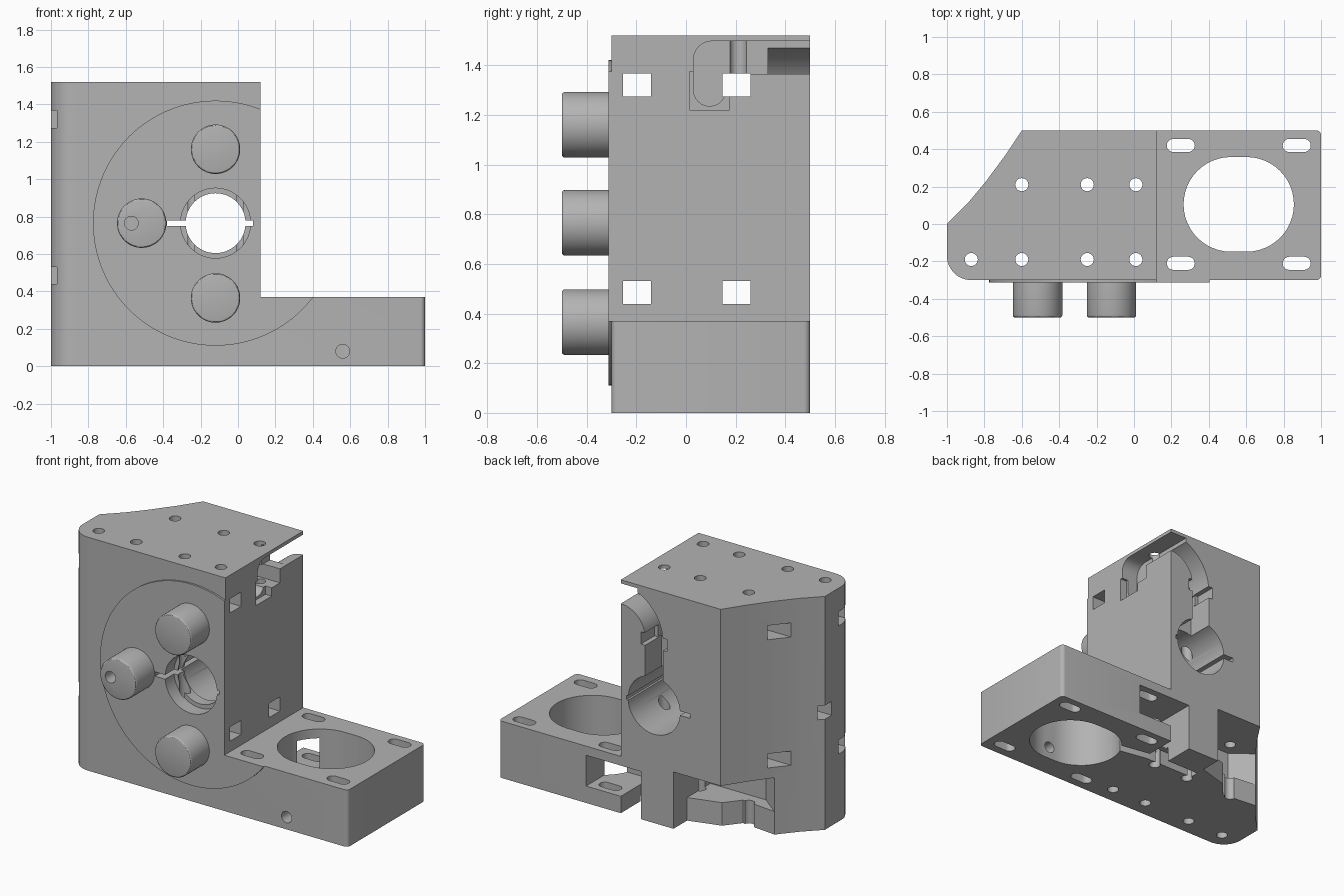
import bpy, bmesh, math
from mathutils import Vector

if "Cube" in bpy.data.objects:
    bpy.data.objects.remove(bpy.data.objects["Cube"], do_unlink=True)

grey = bpy.data.materials.new("plain grey")
grey.use_nodes = True
grey.diffuse_color = (0.45, 0.45, 0.45, 1)
grey.node_tree.nodes["Principled BSDF"].inputs["Base Color"].default_value = (0.45, 0.45, 0.45, 1)


def prism(name, axis, pts, lo, hi):
    """Extrude a 2D outline along an axis (other two coordinates in xyz order)."""
    place = {"x": lambda a, b, t: (t, a, b), "y": lambda a, b, t: (a, t, b),
             "z": lambda a, b, t: (a, b, t)}[axis]
    bm = bmesh.new()
    low = [bm.verts.new(place(a, b, lo)) for a, b in pts]
    high = [bm.verts.new(place(a, b, hi)) for a, b in pts]
    bm.faces.new(low)
    bm.faces.new(high)
    for i in range(len(pts)):
        j = (i + 1) % len(pts)
        bm.faces.new((low[i], low[j], high[j], high[i]))
    bmesh.ops.recalc_face_normals(bm, faces=bm.faces)
    mesh = bpy.data.meshes.new(name)
    bm.to_mesh(mesh)
    bm.free()
    mesh.materials.append(grey)
    ob = bpy.data.objects.new(name, mesh)
    bpy.context.collection.objects.link(ob)
    return ob


def arc(cx, cy, r, start, end, n=12):
    angles = [math.radians(start + (end - start) * i / n) for i in range(n + 1)]
    return [(cx + r * math.cos(a), cy + r * math.sin(a)) for a in angles]


def circle(cx, cy, r, n=48):
    return arc(cx, cy, r, 0, 360, n)[:-1]


def stadium(cx, cy, half, r, n=12):
    return arc(cx + half, cy, r, -90, 90, n) + arc(cx - half, cy, r, 90, 270, n)


def rect(a0, a1, b0, b1):
    return [(a0, b0), (a1, b0), (a1, b1), (a0, b1)]


def boolean(ob, tool, mode="DIFFERENCE"):
    bpy.context.view_layer.objects.active = ob
    mod = ob.modifiers.new("cut", "BOOLEAN")
    mod.operation, mod.solver, mod.object = mode, "EXACT", tool
    bpy.ops.object.modifier_apply(modifier=mod.name)
    bpy.data.objects.remove(tool, do_unlink=True)


def cut(ob, axis, pts, lo, hi):
    boolean(ob, prism("cutter", axis, pts, lo, hi))


def smooth(ob):
    bpy.ops.object.select_all(action="DESELECT")
    ob.select_set(True)
    bpy.context.view_layer.objects.active = ob
    bpy.ops.object.shade_smooth_by_angle(angle=math.radians(30))


# Body: footprint with rounded front corner and hollowed rear flank
footprint = (arc(-0.87, -0.17, 0.13, 180, 270) + arc(0.975, -0.275, 0.025, -90, 0, 5)
             + arc(0.975, 0.475, 0.025, 0, 90, 5)
             + [(-0.6, 0.5), (-0.69, 0.365), (-0.79, 0.23), (-0.89, 0.11), (-1, 0)])
body = prism("carriage_body", "z", footprint, 0, 1.52)
cut(body, "y", rect(0.12, 1.2, 0.37, 1.7), -1, 1)

# Vertical screw holes
for x in (-0.6, -0.25, 0.01):
    for y in (0.21, -0.19):
        cut(body, "z", circle(x, y, 0.035, 24), -0.1, 1.6)
cut(body, "z", circle(-0.87, -0.19, 0.035, 24), -0.1, 1.6)

# Base: large opening, mounting slots, side screw hole
cut(body, "z", stadium(0.56, 0.105, 0.042, 0.253, 24), -0.1, 0.5)
for x in (0.25, 0.87):
    for y in (0.42, -0.21):
        cut(body, "z", stadium(x, y, 0.04, 0.035), -0.1, 0.5)
cut(body, "y", circle(0.56, 0.08, 0.037, 24), -0.4, 0.1)

# Rectangular passages running sideways
for y in (-0.197, 0.203):
    for z in (1.32, 0.485):
        cut(body, "x", rect(y - 0.057, y + 0.057, z - 0.046, z + 0.046), -1.1, 0.3)
cut(body, "x", rect(-0.07, 0.03, 0.72, 0.81), -1.1, -0.45)

# Rear underside recesses
cut(body, "y", rect(0.119, 0.37, 0.11, 0.31), 0.2, 0.6)
cut(body, "y", rect(-0.025, 0.12, -0.1, 0.31), 0.27, 0.6)
cut(body, "y", rect(-0.025, 0.121, 0.11, 0.31), 0.18, 0.275)
cut(body, "z", [(0.32, 0.2), (0.1, 0.24), (-0.26, 0.24), (-0.26, 0.3), (0.1, 0.3), (0.32, 0.26)], -0.1, 0.1)
cut(body, "z", [(-0.26, 0.12), (-0.26, 0.6), (-0.9, 0.6), (-0.8, 0.23), (-0.66, 0.12)], 0.15, 0.37)
cut(body, "z", [(-0.26, 0.36), (-0.26, 0.61), (-0.91, 0.61), (-0.8, 0.225), (-0.55, 0.2),
                (-0.47, 0.3)], -0.1, 0.2)

# Cable channel: up the rear face, around to the side face, then hooked down
bend = arc(0.12, 1.19, 0.305, 180, 90, 14)
inner = arc(0.12, 1.19, 0.175, 90, 180, 14)
cut(body, "y", [(-0.185, 0.85)] + bend + [(0.2, 1.495), (0.2, 1.365)] + inner + [(-0.055, 0.85)], 0.33, 0.6)
hook = (arc(0.095, 1.3, 0.065, 180, 360) + arc(0.19, 1.335, 0.03, 180, 90, 5)
        + [(0.6, 1.365), (0.6, 1.497)] + arc(0.105, 1.422, 0.075, 90, 180, 8))
cut(body, "x", hook, 0.0, 0.2)

# Tie notches crossing the channel
cut(body, "y", rect(-0.215, -0.025, 1.14, 1.22), 0.36, 0.6)
cut(body, "y", rect(-0.19, -0.05, 1.145, 1.215), 0.26, 0.4)
cut(body, "x", rect(0.015, 0.175, 1.22, 1.375), 0.075, 0.2)

# Raised face disc trimmed to the body outline
disc = prism("face_disc", "y", circle(-0.12, 0.765, 0.655, 128), -0.312, -0.298)
outline = [(-1, 0), (1, 0), (1, 0.37), (0.12, 0.37), (0.12, 1.52), (-1, 1.52)]
boolean(disc, prism("trim", "y", outline, -0.5, 0), "INTERSECT")

# Stepped bore with clamping slit, through both disc and body
for part in (body, disc):
    cut(part, "y", circle(-0.12, 0.765, 0.16, 64), -0.5, 0.6)
    cut(part, "y", circle(-0.12, 0.765, 0.187, 64), -0.5, -0.22)
    cut(part, "y", rect(-0.38, 0.08, 0.751, 0.779), -0.55, 0.65)
cut(body, "y", circle(-0.12, 0.765, 0.187, 64), -0.15, 0.7)
smooth(body)
smooth(disc)

# Front pegs with softened rims
for name, x, z in (("upper_peg", -0.12, 1.16), ("lower_peg", -0.12, 0.365), ("side_peg", -0.515, 0.765)):
    peg = prism(name, "y", circle(x, z, 0.132, 64), -0.5, -0.3)
    bm = bmesh.new()
    bm.from_mesh(peg.data)
    rim = [e for e in bm.edges if all(v.co.y < -0.49 for v in e.verts)]
    bmesh.ops.bevel(bm, geom=rim, offset=0.012, segments=3, affect="EDGES", profile=0.5)
    bm.to_mesh(peg.data)
    bm.free()
    if name == "side_peg":
        cut(peg, "y", circle(-0.57, 0.765, 0.037, 24), -0.6, -0.35)
    smooth(peg)
